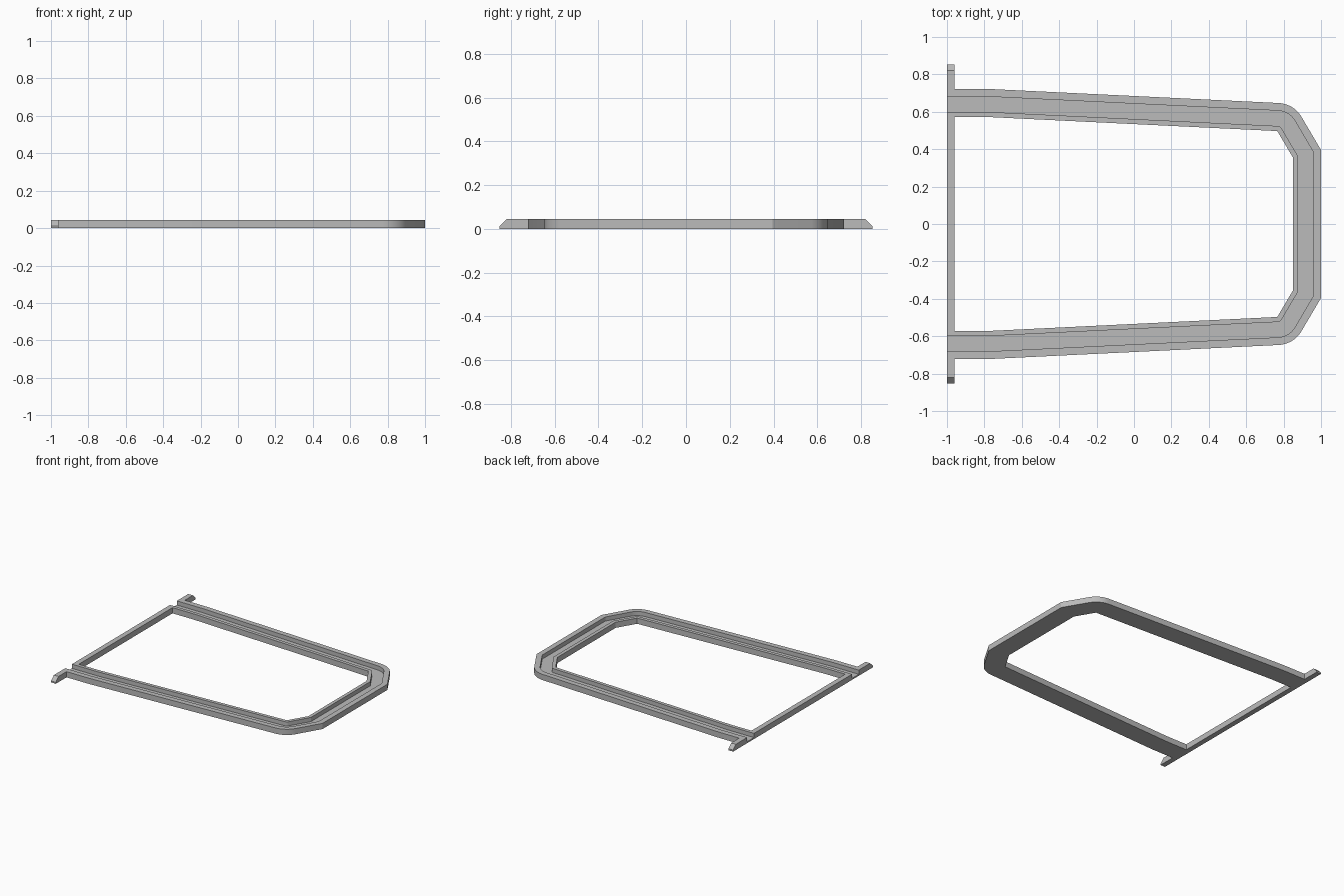
import bpy, bmesh, math
from mathutils import Vector

cube = bpy.data.objects.get("Cube")
if cube:
    bpy.data.objects.remove(cube)

HEIGHT, FLOOR = 0.044, 0.012
BAR_X = (-1.0, -0.96)
INNER_Y, WIDTH = 0.572, 0.15

grey = bpy.data.materials.new("plain grey")
grey.use_nodes = True
color = (0.5, 0.5, 0.5, 1)
grey.diffuse_color = color
grey.node_tree.nodes["Principled BSDF"].inputs["Base Color"].default_value = color


def finish(name, bm):
    bmesh.ops.remove_doubles(bm, verts=bm.verts, dist=1e-5)
    bmesh.ops.recalc_face_normals(bm, faces=bm.faces)
    mesh = bpy.data.meshes.new(name)
    bm.to_mesh(mesh)
    bm.free()
    mesh.materials.append(grey)
    obj = bpy.data.objects.new(name, mesh)
    bpy.context.collection.objects.link(obj)
    return obj


def loft(name, rings):
    """Skin a list of closed rings and cap both ends."""
    bm = bmesh.new()
    rows = [[bm.verts.new(p) for p in ring] for ring in rings]
    n = len(rows[0])
    for a, b in zip(rows, rows[1:]):
        for i in range(n):
            j = (i + 1) % n
            bm.faces.new((a[i], a[j], b[j], b[i]))
    bm.faces.new(rows[0])
    bm.faces.new(rows[-1])
    return finish(name, bm)


# Grooved U-shaped frame: inner path points with their outward offset directions
corner = Vector((0.766, 0.497))
path = [(Vector((-1, INNER_Y)), Vector((0, 1))),
        (Vector((-0.78, INNER_Y)), Vector((0.024, 1)))]
STEPS = 10
for i in range(STEPS + 1):
    a = math.radians(87.2 + (30.6 - 87.2) * i / STEPS)
    path.append((corner, Vector((math.cos(a), math.sin(a)))))
path.append((Vector((0.85, 0.355)), Vector((1, 0.27))))
flip = Vector((1, -1))
path += [(p * flip, d * flip) for p, d in reversed(path)]

# Channel section as (distance from inner edge, height)
section = [(0, 0), (0, HEIGHT), (0.027, HEIGHT), (0.027, FLOOR),
           (0.109, FLOOR), (0.109, HEIGHT), (WIDTH, HEIGHT), (WIDTH, 0)]
frame = loft("channel_frame",
             [[(*(p + d * w), z) for w, z in section] for p, d in path])
bpy.context.view_layer.objects.active = frame
frame.select_set(True)
bpy.ops.object.shade_smooth_by_angle(angle=math.radians(20))


# Straight bar across the open end
def bar(name, outline):
    return loft(name, [[(x, y, z) for y, z in outline] for x in BAR_X])


bar("cross_bar", [(-INNER_Y, 0), (INNER_Y, 0), (INNER_Y, HEIGHT), (-INNER_Y, HEIGHT)])

# Bevelled end tabs outside the frame
start = INNER_Y + WIDTH
for side, s in (("left", 1), ("right", -1)):
    # y is the front-back axis, so the tabs are named by it
    bar("back_tab" if s > 0 else "front_tab",
        [(s * start, 0), (s * 0.853, 0), (s * 0.853, FLOOR),
         (s * 0.82, HEIGHT), (s * start, HEIGHT)])
